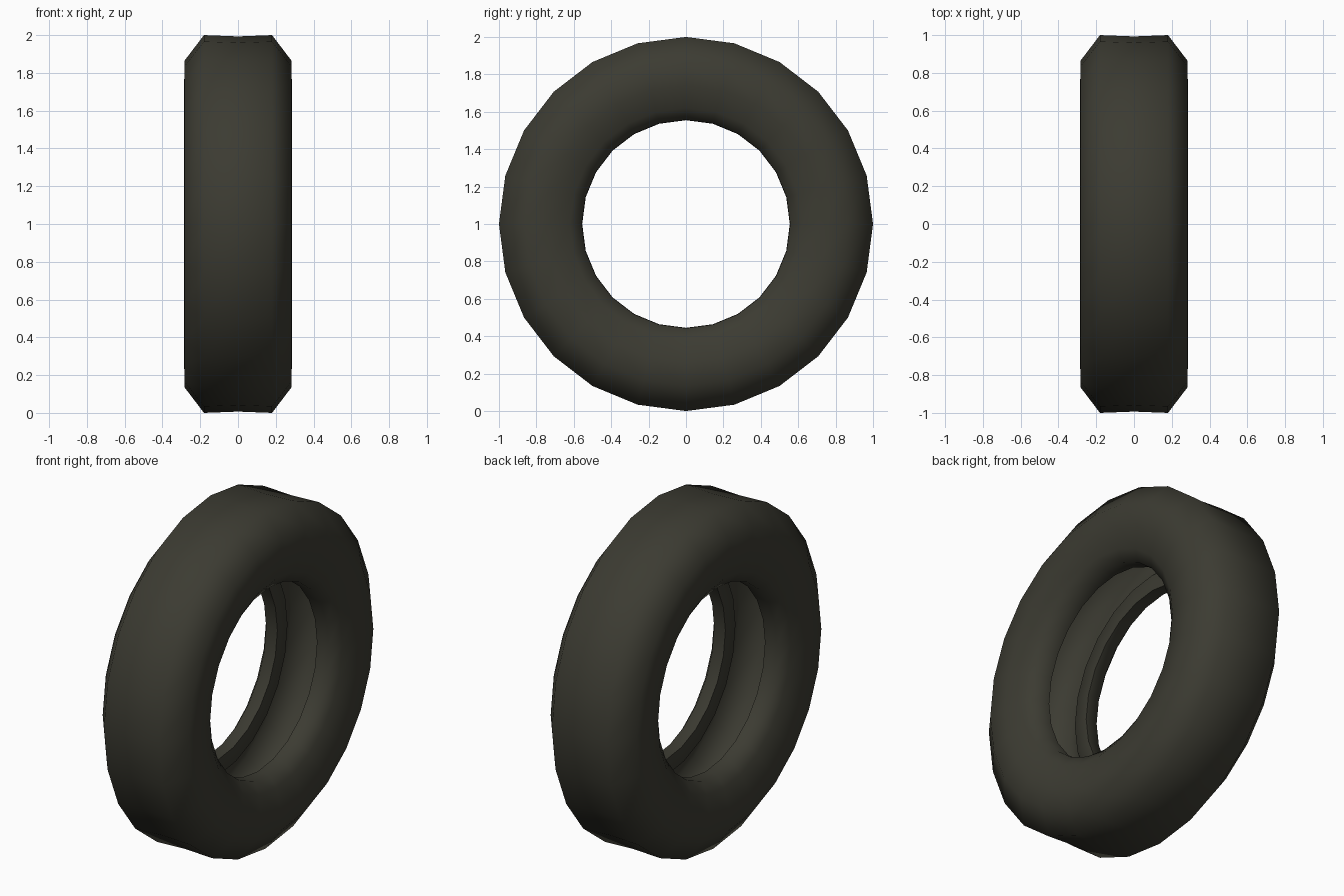
import bpy, bmesh, math

if "Cube" in bpy.data.objects:
    bpy.data.objects.remove(bpy.data.objects["Cube"])

SIDES = 24

rubber = bpy.data.materials.new("dark_rubber")
rubber.diffuse_color = (0.045, 0.044, 0.032, 1)
rubber.use_nodes = True
rubber.node_tree.nodes["Principled BSDF"].inputs["Base Color"].default_value = rubber.diffuse_color

# Half cross-section (x, radius): tread centre, sidewall, bead, hollow inside
half = [(0.0, 0.993), (0.18, 1.0), (0.283, 0.865), (0.285, 0.74),
        (0.25, 0.62), (0.205, 0.557), (0.13, 0.555), (0.13, 0.65),
        (0.24, 0.74), (0.245, 0.85), (0.165, 0.965), (0.0, 0.96)]
# Mirror it into a closed loop
profile = half + [(-x, r) for x, r in reversed(half[1:-1])]

# Spin the cross-section around the x axle
bm = bmesh.new()
rings = []
for i in range(SIDES):
    a = 2 * math.pi * i / SIDES
    rings.append([bm.verts.new((x, r * math.sin(a), 1 + r * math.cos(a)))
                  for x, r in profile])
n = len(profile)
for i in range(SIDES):
    a, b = rings[i], rings[(i + 1) % SIDES]
    for j in range(n):
        k = (j + 1) % n
        bm.faces.new((a[j], a[k], b[k], b[j]))
bmesh.ops.recalc_face_normals(bm, faces=bm.faces[:])

mesh = bpy.data.meshes.new("tyre")
bm.to_mesh(mesh)
bm.free()
mesh.materials.append(rubber)
tyre = bpy.data.objects.new("tyre", mesh)
bpy.context.collection.objects.link(tyre)

# Smooth outside, crisp bead edges
bpy.context.view_layer.objects.active = tyre
tyre.select_set(True)
bpy.ops.object.shade_smooth_by_angle(angle=math.radians(60))
